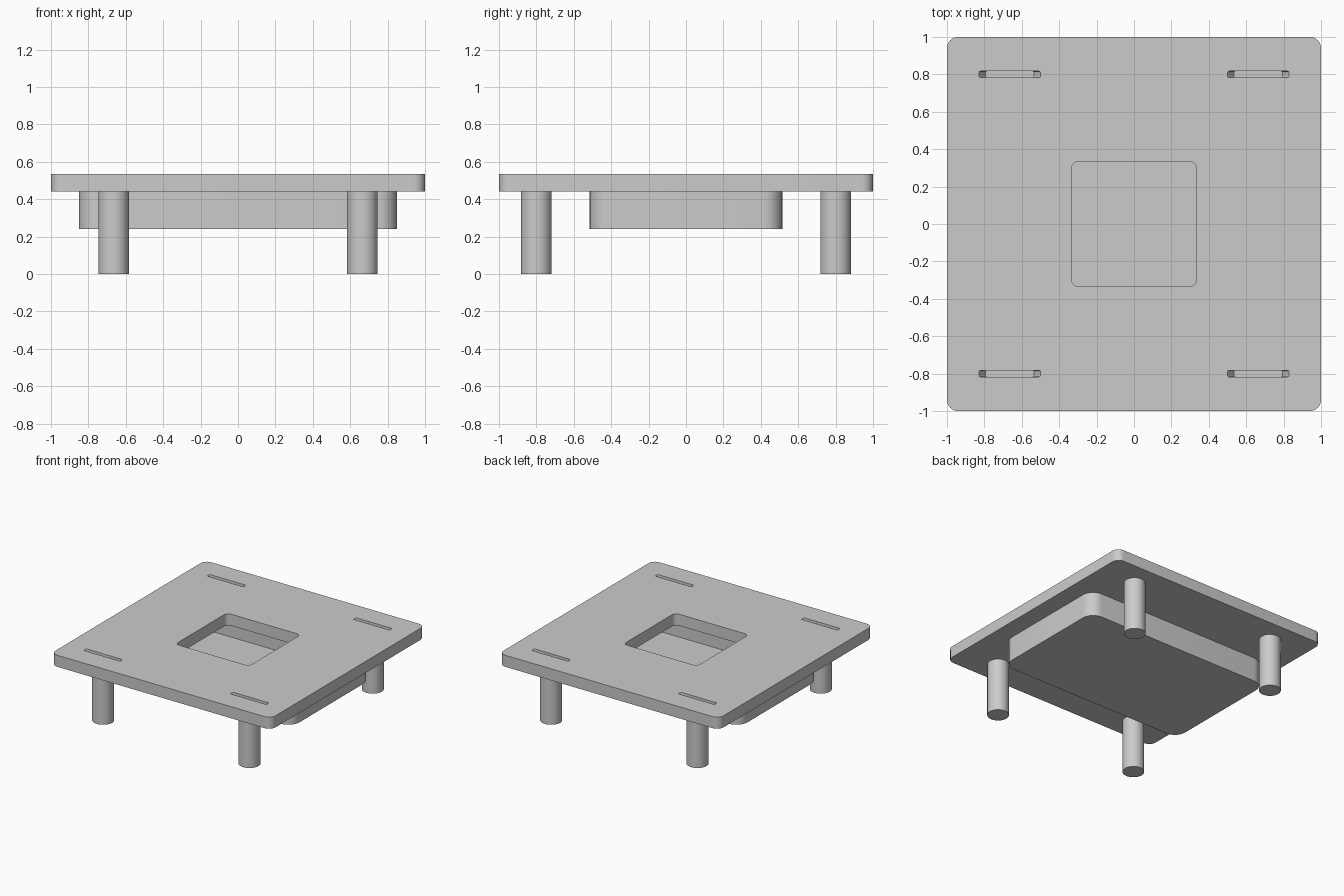
import bpy, bmesh, math

cube = bpy.data.objects.get("Cube")
if cube:
    bpy.data.objects.remove(cube, do_unlink=True)

TOP, UNDER, TRAY_Z = 0.535, 0.44, 0.24

grey = bpy.data.materials.new("plain grey")
grey.use_nodes = True
grey.diffuse_color = (0.6, 0.6, 0.6, 1)
grey.node_tree.nodes["Principled BSDF"].inputs["Base Color"].default_value = grey.diffuse_color


def finish(obj):
    bpy.ops.object.select_all(action='DESELECT')
    obj.select_set(True)
    bpy.context.view_layer.objects.active = obj
    bpy.ops.object.shade_smooth_by_angle(angle=math.radians(35))


def rounded_rect(hx, hy, r, steps=8):
    """Outline of a rectangle with rounded corners, anticlockwise."""
    pts = []
    for i, (sx, sy) in enumerate([(1, 1), (-1, 1), (-1, -1), (1, -1)]):
        for k in range(steps + 1):
            a = (i + k / steps) * math.pi / 2
            pts.append((sx * (hx - r) + r * math.cos(a), sy * (hy - r) + r * math.sin(a)))
    return pts


def loft(name, sections, x=0, y=0):
    """Closed solid through rounded rectangles given as (half x, half y, radius, z)."""
    bm = bmesh.new()
    rings = [[bm.verts.new((px + x, py + y, z)) for px, py in rounded_rect(hx, hy, r)]
             for hx, hy, r, z in sections]
    for a, b in zip(rings, rings[1:]):
        for i in range(len(a)):
            j = (i + 1) % len(a)
            bm.faces.new((a[i], a[j], b[j], b[i]))
    bm.faces.new(rings[0])
    bm.faces.new(rings[-1])
    bmesh.ops.recalc_face_normals(bm, faces=bm.faces)
    mesh = bpy.data.meshes.new(name)
    bm.to_mesh(mesh)
    bm.free()
    mesh.materials.append(grey)
    obj = bpy.data.objects.new(name, mesh)
    bpy.context.collection.objects.link(obj)
    return obj


def cut(obj, cutter):
    cutter.hide_render = True
    mod = obj.modifiers.new("cut", 'BOOLEAN')
    mod.operation = 'DIFFERENCE'
    mod.solver = 'EXACT'
    mod.object = cutter
    bpy.context.view_layer.objects.active = obj
    bpy.ops.object.modifier_apply(modifier=mod.name)
    bpy.data.objects.remove(cutter, do_unlink=True)


# Table top with a central opening
table_top = loft("table_top", [(1, 1, 0.06, UNDER), (1, 1, 0.06, TOP)])
cut(table_top, loft("opening_cutter", [(0.335, 0.335, 0.04, UNDER - 0.1),
                                       (0.335, 0.335, 0.04, TOP + 0.1)]))

# Legs, each with a slot with sloping ends in the top above it
for sx, side in ((-1, "right"), (1, "left")):
    for sy, end in ((-1, "front"), (1, "back")):
        x, y = sx * 0.665, sy * 0.8
        cut(table_top, loft("slot_cutter", [(0.13, 0.017, 0.008, TOP - 0.05),
                                            (0.172, 0.017, 0.008, TOP + 0.01)], x, y))
        bpy.ops.mesh.primitive_cylinder_add(vertices=48, radius=0.082, depth=UNDER,
                                            location=(x, y, UNDER / 2))
        leg = bpy.context.object
        leg.name = f"{end}_{side}_leg"
        leg.data.materials.append(grey)
        finish(leg)
finish(table_top)

# Hollow tray hung under the top, open upwards
wall = 0.01
inner = (0.85 - wall, 0.515 - wall, 0.1 - wall)
outer = (0.85, 0.515, 0.1)
tray = loft("tray", [(*inner, TRAY_Z + wall), (*inner, UNDER), (*outer, UNDER), (*outer, TRAY_Z)])
finish(tray)
